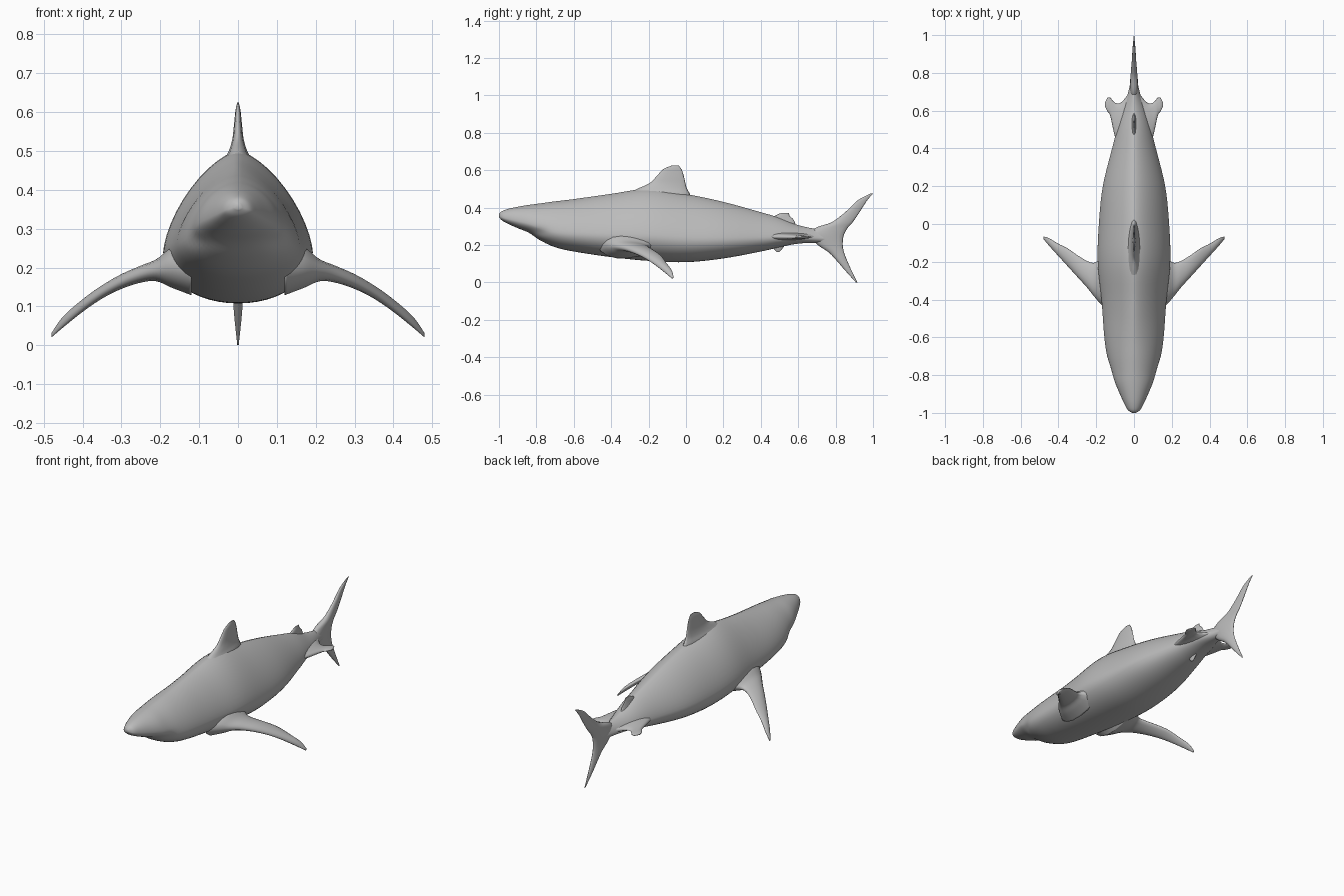
import bpy, bmesh
from math import sin, cos, pi, exp

cube = bpy.data.objects.get("Cube")
if cube:
    bpy.data.objects.remove(cube, do_unlink=True)

grey = bpy.data.materials.new("plain grey")
grey.use_nodes = True
grey.diffuse_color = (0.5, 0.5, 0.5, 1)
grey.node_tree.nodes["Principled BSDF"].inputs["Base Color"].default_value = (0.5, 0.5, 0.5, 1)


def resample(rows, steps):
    """Catmull-Rom spline through rows of section values."""
    out = []
    for i in range(len(rows) - 1):
        a, b, c, d = (rows[min(max(i + k, 0), len(rows) - 1)] for k in (-1, 0, 1, 2))
        for s in range(steps):
            t = s / steps
            out.append([q + t / 2 * (r - p + t * (2*p - 5*q + 4*r - w + t * (3*(q - r) + w - p)))
                        for p, q, r, w in zip(a, b, c, d)])
    return out + [list(rows[-1])]


def loft(name, rows, ring, steps=5, sides=16):
    """Skin the rings made from each section, cap both ends."""
    bm = bmesh.new()
    loops = [[bm.verts.new(ring(row, 2 * pi * k / sides)) for k in range(sides)]
             for row in resample(rows, steps)]
    for a, b in zip(loops, loops[1:]):
        for k in range(sides):
            j = (k + 1) % sides
            bm.faces.new((a[k], a[j], b[j], b[k]))
    bm.faces.new(loops[0])
    bm.faces.new(loops[-1])
    bmesh.ops.recalc_face_normals(bm, faces=bm.faces)
    mesh = bpy.data.meshes.new(name)
    bm.to_mesh(mesh)
    bm.free()
    mesh.materials.append(grey)
    mesh.shade_smooth()
    obj = bpy.data.objects.new(name, mesh)
    bpy.context.collection.objects.link(obj)
    return obj


def power(v, e):
    return abs(v) ** e * (1 if v >= 0 else -1)


def body_ring(row, a):
    """Broad rounded belly, narrower ridged back; the snout is rounder."""
    y, w, low, high = row
    mid = low + 0.33 * (high - low)
    ridge = 1 + 0.33 * min(max((y + 0.95) / 0.45, 0), 1)
    if sin(a) >= 0:
        x, z = w * power(cos(a), ridge), mid + (high - mid) * power(sin(a), ridge)
    else:
        x, z = w * cos(a), mid + (mid - low) * sin(a)
    # soft mouth crease under the snout
    crease = exp(-((y + 0.8) / 0.05) ** 2 - ((z - 0.265) / 0.025) ** 2)
    return x * (1 - 0.12 * crease), y, z


def upright_ring(row, a):
    """Section of a vertical fin: height, front, back, half thickness."""
    z, front, back, thick = row
    t = (1 - cos(a)) / 2
    return thick * sin(a) * (1.15 - 0.5 * t), front + (back - front) * t, z


def side_ring(side):
    """Section of a sideways fin: reach, front, back, height, half thickness."""
    def ring(row, a):
        x, front, back, z, thick = row
        t = (1 - cos(a)) / 2
        return side * x, front + (back - front) * t, z + thick * sin(a) * (1.15 - 0.4 * t)
    return ring


# body: station, half width, belly height, back height
loft("body", [
    (-1, .008, .35, .365), (-.985, .032, .332, .38), (-.95, .052, .312, .393),
    (-.9, .075, .29, .404), (-.84, .1, .265, .414), (-.78, .12, .225, .422),
    (-.7, .142, .188, .433), (-.6, .157, .165, .445), (-.4, .172, .135, .473),
    (-.2, .192, .115, .5), (0, .186, .108, .472), (.2, .165, .128, .43),
    (.4, .116, .165, .375), (.5, .09, .188, .345), (.6, .062, .207, .306),
    (.7, .03, .212, .284), (.78, .014, .215, .27)], body_ring, 5, 48)

# dorsal fin
loft("dorsal_fin", [
    (.42, -.32, .04, .055), (.47, -.31, .022, .042), (.5, -.26, .006, .026),
    (.53, -.195, -.003, .016), (.57, -.155, -.012, .011),
    (.605, -.122, -.024, .007), (.625, -.075, -.04, .002)], upright_ring)

# small rear fins above and below
loft("second_dorsal_fin", [
    (.3, .42, .59, .025), (.335, .45, .575, .012), (.355, .475, .555, .008),
    (.372, .51, .55, .003)], upright_ring)
loft("anal_fin", [
    (.24, .42, .56, .025), (.2, .45, .53, .012), (.18, .468, .515, .008),
    (.163, .485, .5, .003)], upright_ring)

# tail fin, lower tip to upper tip
loft("tail_fin", [
    (0, .908, .916, .002), (.07, .845, .882, .01), (.12, .802, .86, .014),
    (.16, .763, .845, .016), (.2, .705, .838, .02), (.25, .66, .843, .024),
    (.29, .69, .864, .021), (.32, .775, .89, .016), (.36, .833, .918, .012),
    (.4, .878, .944, .01), (.44, .92, .97, .007), (.475, .985, 1, .002)], upright_ring)

# paired fins
for label, side in (("left", 1), ("right", -1)):
    loft(label + "_pectoral_fin", [
        (.12, -.47, -.15, .2, .075), (.17, -.43, -.18, .2, .055),
        (.21, -.385, -.205, .193, .03), (.25, -.335, -.195, .183, .023),
        (.3, -.28, -.165, .164, .02), (.35, -.225, -.13, .137, .018),
        (.4, -.17, -.105, .102, .017), (.45, -.115, -.075, .06, .015),
        (.48, -.078, -.066, .026, .006)], side_ring(side))
    loft(label + "_pelvic_fin", [
        (0, .36, .76, .245, .035), (.03, .38, .69, .245, .03),
        (.07, .41, .643, .245, .022), (.1, .46, .642, .244, .013),
        (.125, .57, .668, .242, .008), (.14, .595, .668, .241, .007),
        (.153, .62, .645, .24, .003)], side_ring(side))
